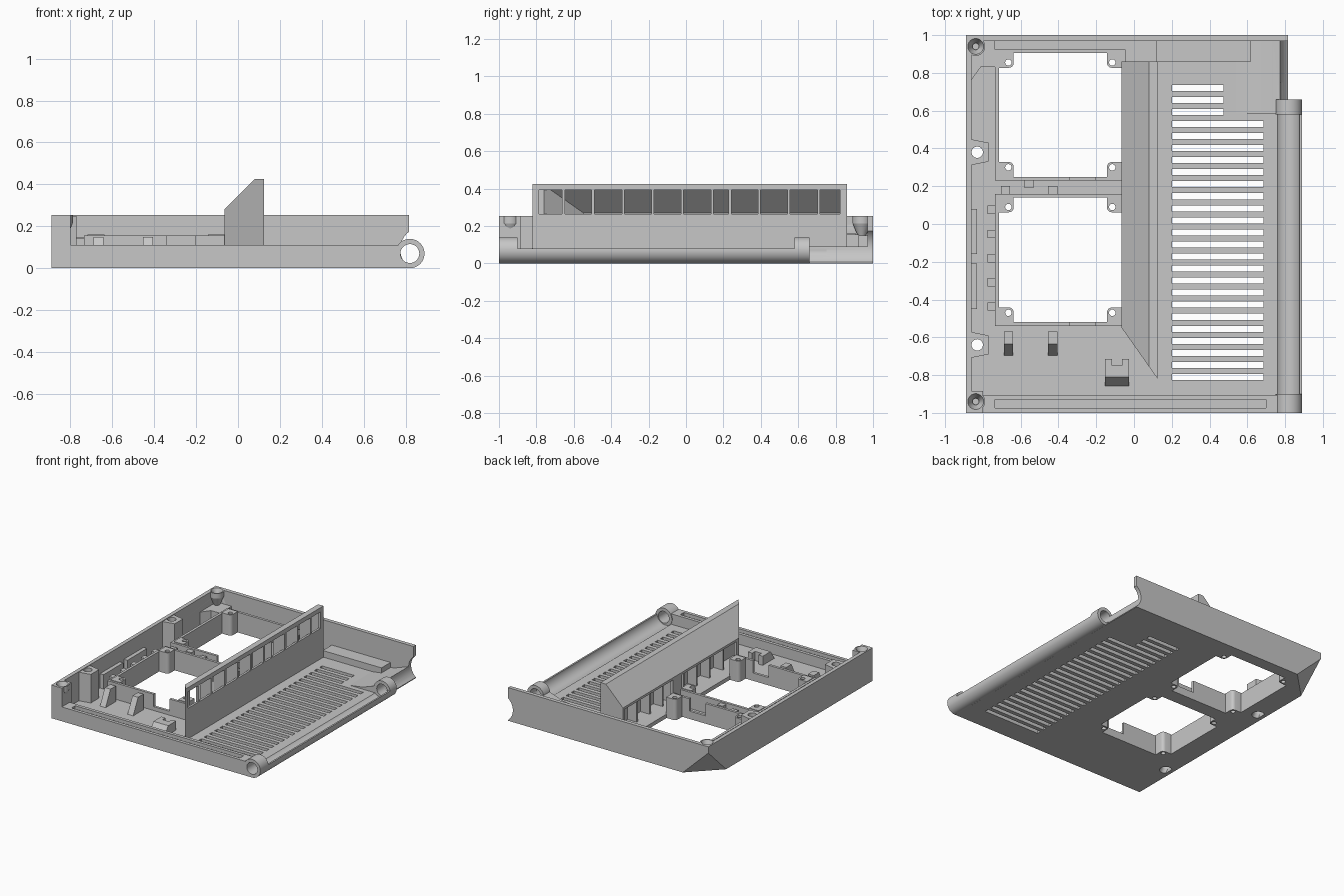
import bpy, bmesh, math
from mathutils import Matrix, Vector

if "Cube" in bpy.data.objects:
    bpy.data.objects.remove(bpy.data.objects["Cube"], do_unlink=True)

grey = bpy.data.materials.new("plain grey")
grey.use_nodes = True
grey.diffuse_color = (0.57, 0.57, 0.57, 1)
grey.node_tree.nodes["Principled BSDF"].inputs["Base Color"].default_value = grey.diffuse_color
parts = []


def finish(bm, name, keep=True):
    bmesh.ops.recalc_face_normals(bm, faces=bm.faces)
    mesh = bpy.data.meshes.new(name)
    bm.to_mesh(mesh)
    bm.free()
    mesh.materials.append(grey)
    ob = bpy.data.objects.new(name, mesh)
    bpy.context.collection.objects.link(ob)
    if keep:
        parts.append(ob)
    else:
        ob.hide_render = True
    return ob


def add_box(bm, x, y, z):
    m = Matrix.LocRotScale(
        Vector([(a + b) / 2 for a, b in (x, y, z)]), None,
        Vector([b - a for a, b in (x, y, z)]))
    bmesh.ops.create_cube(bm, size=1, matrix=m)


def box(name, x, y, z, keep=True):
    bm = bmesh.new()
    add_box(bm, x, y, z)
    return finish(bm, name, keep)


def rod(name, axis, a, b, ends, r1, r2=None, keep=True, sides=40):
    """Cylinder or cone along y or z; a, b are the other two coordinates."""
    bm = bmesh.new()
    mid = sum(ends) / 2
    if axis == 'y':
        m = Matrix.Translation((a, mid, b)) @ Matrix.Rotation(math.pi / 2, 4, 'X')
    else:
        m = Matrix.Translation((a, b, mid))
    bmesh.ops.create_cone(bm, cap_ends=True, segments=sides, radius1=r1,
                          radius2=r1 if r2 is None else r2,
                          depth=ends[1] - ends[0], matrix=m)
    return finish(bm, name, keep)


def prism(name, profile, start, end, keep=True):
    """Sweep an xz profile along y; the ends may slant with x."""
    bm = bmesh.new()
    a = [bm.verts.new((x, start(x), z)) for x, z in profile]
    b = [bm.verts.new((x, end(x), z)) for x, z in profile]
    bm.faces.new(a)
    bm.faces.new(b[::-1])
    for i in range(len(a)):
        j = (i + 1) % len(a)
        bm.faces.new((a[i], b[i], b[j], a[j]))
    return finish(bm, name, keep)


def hull(name, points, keep=True):
    bm = bmesh.new()
    bmesh.ops.convex_hull(bm, input=[bm.verts.new(p) for p in points])
    return finish(bm, name, keep)


def cut(cutter, *targets):
    for t in targets:
        mod = t.modifiers.new("cut", 'BOOLEAN')
        mod.operation, mod.object, mod.solver = 'DIFFERENCE', cutter, 'EXACT'
        dg = bpy.context.evaluated_depsgraph_get()
        mesh = bpy.data.meshes.new_from_object(t.evaluated_get(dg))
        t.modifiers.clear()
        t.data = mesh
    bpy.data.objects.remove(cutter, do_unlink=True)


FLOOR, WALL, FRAME = 0.03, 0.255, 0.155
SUNK = FLOOR - 0.01

# Floor, walls and hinge edge
base = box("floor_plate", (-0.89, 0.815), (-1, 1), (0, FLOOR))
side = box("side_wall", (-0.89, -0.86), (-1, 1), (0, WALL))
back = box("back_wall", (-0.89, 0.815), (0.97, 1), (0, WALL))
bar = rod("hinge_edge", 'y', 0.82, 0.07, (-1, 0.66), 0.07)
lip = box("front_lip", (-0.88, 0.76), (-1, -0.905), (SUNK, 0.11))
cut(box("groove", (-0.735, 0.7), (-0.975, -0.93), (0.085, 0.2), False), lip)
box("back_ledge", (0.12, 0.62), (0.86, 0.975), (SUNK, 0.08))
ramp = prism("corner_ramp", [(0.52, SUNK), (0.54, FLOOR), (0.65, 0.045), (0.735, 0.075),
                             (0.775, 0.09), (0.815, 0.09), (0.815, SUNK)],
             lambda x: 0.585, lambda x: 0.98)

# Hinge channel, pin hole and recess for the mating knuckle
cut(rod("channel", 'y', 0.805, 0.085, (-0.9, 0.58), 0.072, keep=False), base, bar)
cut(box("trim", (0.7, 0.95), (-0.9, 0.58), (0.08, 0.3), False), bar)
cut(rod("pin_hole", 'y', 0.82, 0.07, (-1.1, 0.75), 0.045, keep=False), base, bar, ramp)
cut(rod("recess", 'y', 0.88, 0.09, (0.66, 1.1), 0.106, keep=False), base, back, ramp)

# Vent slots, the last three shorter
bm = bmesh.new()
for i in range(25):
    y = -0.81 + i * 0.0638
    add_box(bm, (0.2, 0.685 if i < 22 else 0.475), (y - 0.016, y + 0.016), (-0.1, 0.2))
cut(finish(bm, "slots", False), base)

# Air hood with a slanted front end and a row of windows
slant = lambda x: -0.55 - (x + 0.065) * 1.42
hood = prism("air_hood", [(-0.065, SUNK), (-0.065, 0.28), (0.08, 0.425), (0.125, 0.425), (0.125, SUNK)],
             slant, lambda x: 0.86)
cut(prism("hollow", [(-0.045, FLOOR), (-0.045, 0.27), (0.085, 0.4), (0.108, 0.4), (0.108, FLOOR)],
          lambda x: slant(x) + 0.03, lambda x: 0.84, False), hood)
edges = [-0.792, -0.655, -0.497, -0.335, -0.178, -0.02, 0.14, 0.235, 0.392, 0.55, 0.71, 0.83]
bm = bmesh.new()
for a, b in zip(edges, edges[1:]):
    add_box(bm, (0.104, 0.2), (a + 0.007, b - 0.007), (0.265, 0.392))
cut(finish(bm, "windows", False), hood)

# Guide fins inside the hood, between the windows
for y in edges[2:-1]:
    prism("guide_fin", [(0.03, SUNK), (0.03, 0.355), (0.075, 0.4), (0.115, 0.4), (0.115, SUNK)],
          lambda x: y - 0.007, lambda x: y + 0.007)

# Fan frames, open into the hood, with a cable notch and drilled corner blocks
for tag, y0, y1 in (("front", -0.52, 0.14), ("back", 0.25, 0.905)):
    x0, x1 = -0.715, -0.065
    frame = box(tag + "_fan_frame", (x0 - 0.02, x1 + 0.02), (y0 - 0.02, y1 + 0.02), (0.01, FRAME))
    cut(box("opening", (x0, x1), (y0, y1), (-0.1, 0.3), False), base, frame)
    cut(box("air_inlet", (-0.08, -0.03), (y0, min(y1, 0.84)), (FLOOR, 0.262), False), frame, hood)
    cut(box("notch", (-0.34, -0.205), (y0 - 0.03, y0 + 0.01), (0.06, 0.2), False), frame)
    for cx, sx in ((x0, 1), (x1, -1)):
        for cy, sy in ((y0, 1), (y1, -1)):
            tab = box(tag + "_fan_mount",
                      sorted((cx - sx * 0.004, cx + sx * 0.078)),
                      sorted((cy - sy * 0.004, cy + sy * 0.078)), (0, FRAME + 0.005))
            bm = bmesh.new()
            bm.from_mesh(tab.data)
            inner = [e for e in bm.edges if all(
                abs(v.co.x - cx) > 0.05 and abs(v.co.y - cy) > 0.05 for v in e.verts)]
            bmesh.ops.bevel(bm, geom=inner, offset=0.025, segments=4, profile=0.5, affect='EDGES')
            bm.to_mesh(tab.data)
            bm.free()
            cut(rod("hole", 'z', cx + sx * 0.05, cy + sy * 0.05, (-0.1, 0.3), 0.017,
                    keep=False, sides=20), tab)

# Screw pillars along the side wall
for y in (0.38, -0.64):
    pillar = prism("screw_pillar", [(-0.87, 0.01), (-0.87, 0.25), (-0.77, 0.25), (-0.77, 0.01)],
                   lambda x: y - 0.07 + (x + 0.87) * 0.2, lambda x: y + 0.07 - (x + 0.87) * 0.2)
    cut(rod("hole", 'z', -0.83, y, (-0.1, 0.4), 0.03, keep=False), base, pillar)
    cut(rod("sink", 'z', -0.83, y, (-0.01, 0.03), 0.05, 0.03, keep=False), base, pillar)

# Corner bosses with countersunk holes, tapering into the corners
block = box("front_corner_block", (-0.89, -0.8), (-1, -0.885), (0, WALL))
for y, solid in ((-0.94, block), (0.94, back)):
    boss = rod("corner_boss", 'z', -0.838, y, (0.215, WALL), 0.05)
    taper = rod("boss_taper", 'z', -0.838, y, (0.14, 0.216), 0.018, 0.05)
    cut(rod("sink", 'z', -0.838, y, (0.2, 0.26), 0.018, 0.044, keep=False), boss, taper, side, solid)
    cut(rod("hole", 'z', -0.838, y, (0.17, 0.23), 0.015, keep=False), taper, solid)

# Sloped lower back corner, backed from inside
ledge = box("corner_ledge", (-0.87, -0.735), (0.83, 0.98), (0.01, 0.15))
brace = hull("corner_brace", [(x, y, z) for z in (0.01, 0.15)
                              for x, y in ((-0.87, 0.75), (-0.81, 0.832), (-0.87, 0.832))])
corner = Vector((-0.891, 1.001, -0.001))
slope = hull("slope", [corner] + [corner + Vector(d) for d in
                                  ((0.22, 0, 0), (0, -0.22, 0), (0, 0, 0.21))], False)
cut(slope, base, side, back, ledge, brace)

# Side wall ledges and cable guides
for y0, y1 in ((-0.45, -0.21), (-0.16, 0.08)):
    box("wall_ledge", (-0.87, -0.83), (y0, y1), (SUNK, 0.14))
for i in range(5):
    y = 0.075 - i * 0.128
    box("cable_guide", (-0.775, -0.73), (y - 0.022, y + 0.022), (SUNK, 0.145))
for x, y in ((-0.68, 0.18), (-0.555, 0.21), (-0.43, 0.18)):
    box("frame_clip", (x - 0.024, x + 0.024), (y - 0.02, y + 0.02), (SUNK, 0.145))

# Front clips with a sloping front
def clip(name, x, w, y_front, y_mid, y_back, top):
    side_profile = ((y_front, SUNK), (y_mid, top), (y_back, top), (y_back, SUNK))
    hull(name, [(x + s * w, y, z) for s in (-1, 1) for y, z in side_profile])

for x in (-0.665, -0.43):
    clip("front_clip", x, 0.024, -0.70, -0.635, -0.57, 0.15)
clip("latch_base", -0.09, 0.063, -0.865, -0.81, -0.75, 0.1)
for x in (-0.135, -0.045):
    box("latch_arm", (x - 0.018, x + 0.018), (-0.76, -0.715), (SUNK, 0.1))

# Smooth the round parts, keep the edges sharp
bpy.ops.object.select_all(action='DESELECT')
for ob in parts:
    ob.select_set(True)
bpy.context.view_layer.objects.active = base
bpy.ops.object.shade_smooth_by_angle(angle=math.radians(30))
